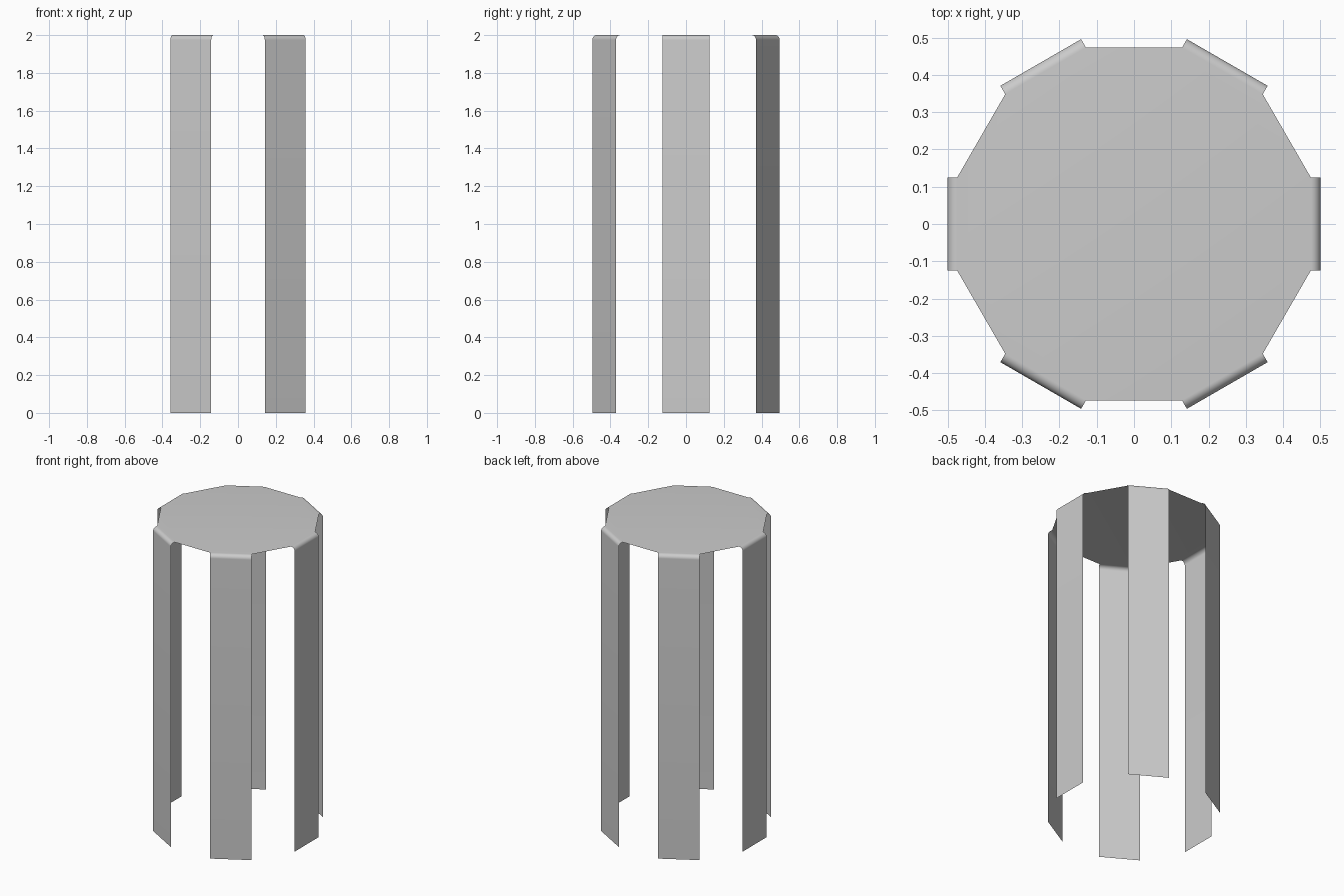
import bpy, bmesh, math
from mathutils import Matrix, Vector

if "Cube" in bpy.data.objects:
    bpy.data.objects.remove(bpy.data.objects["Cube"])

R, H = 0.5, 2.0        # distance to strip face, height
HALF = 0.125           # half strip width
BEND = 0.026           # fold radius
STEPS = 8

# side profile of one strip: rounded fold from the top, then straight down
profile = []
for i in range(STEPS + 1):
    a = math.pi / 2 * i / STEPS
    profile.append((R - BEND + BEND * math.sin(a), H - BEND + BEND * math.cos(a)))
profile.append((R, 0.0))

bm = bmesh.new()
rim = []
for k in range(6):
    rot = Matrix.Rotation(math.radians(60 * k), 3, 'Z')
    rows = [[bm.verts.new(rot @ Vector((x, s * HALF, z))) for s in (-1, 1)]
            for x, z in profile]
    rim += rows[0]
    # hanging strip
    for (a, b), (c, d) in zip(rows, rows[1:]):
        bm.faces.new((a, c, d, b))

# twelve-sided top joining the strips
bm.faces.new(rim)

mesh = bpy.data.meshes.new("folded_sheet_stand")
bm.to_mesh(mesh)
bm.free()
stand = bpy.data.objects.new("folded_sheet_stand", mesh)
bpy.context.collection.objects.link(stand)
bpy.context.view_layer.objects.active = stand
stand.select_set(True)
bpy.ops.object.shade_smooth_by_angle(angle=math.radians(30))
